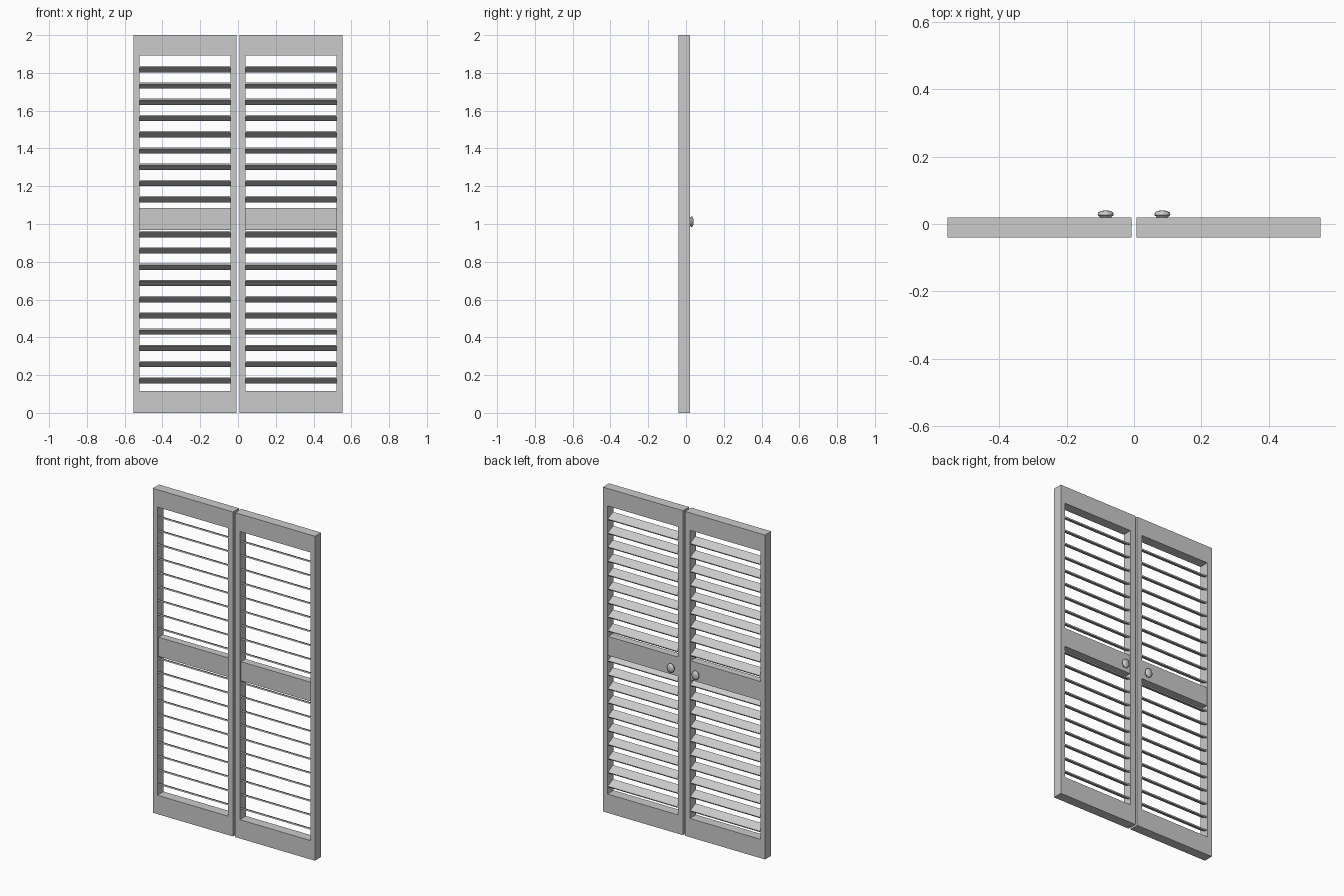
import bpy, bmesh, math
from mathutils import Matrix, Vector

if "Cube" in bpy.data.objects:
    bpy.data.objects.remove(bpy.data.objects["Cube"])

X0, X1 = 0.007, 0.553          # one door, inner and outer edge
OX0, OX1 = 0.041, 0.521        # opening
OZ0, OZ1 = 0.116, 1.892
YF, YB = -0.04, 0.02           # door front and back


def finish(name, bm, array=None):
    """Turn a bmesh into an object, optionally stacked upward, mirrored to both doors."""
    bmesh.ops.recalc_face_normals(bm, faces=bm.faces)
    me = bpy.data.meshes.new(name)
    bm.to_mesh(me)
    bm.free()
    ob = bpy.data.objects.new(name, me)
    bpy.context.collection.objects.link(ob)
    if array:
        a = ob.modifiers.new("stack", 'ARRAY')
        a.count = array[0]
        a.use_relative_offset = False
        a.use_constant_offset = True
        a.constant_offset_displace = (0, 0, array[1])
    m = ob.modifiers.new("mirror", 'MIRROR')
    m.use_axis = (True, False, False)
    m.use_mirror_merge = False
    return ob


def box(size, centre, tilt=0.0):
    bm = bmesh.new()
    mat = (Matrix.Translation(Vector(centre)) @ Matrix.Rotation(tilt, 4, 'X')
           @ Matrix.Diagonal((*size, 1)))
    bmesh.ops.create_cube(bm, size=1, matrix=mat)
    return bm


# Door frame: rectangular ring extruded through the thickness
bm = bmesh.new()
outer = [bm.verts.new((x, YF, z)) for x, z in ((X0, 0), (X1, 0), (X1, 2), (X0, 2))]
inner = [bm.verts.new((x, YF, z)) for x, z in
         ((OX0, OZ0), (OX1, OZ0), (OX1, OZ1), (OX0, OZ1))]
ring = [bm.faces.new((outer[i], outer[(i + 1) % 4], inner[(i + 1) % 4], inner[i]))
        for i in range(4)]
ext = bmesh.ops.extrude_face_region(bm, geom=ring, use_keep_orig=True)
bmesh.ops.translate(bm, vec=(0, YB - YF, 0),
                    verts=[g for g in ext["geom"] if isinstance(g, bmesh.types.BMVert)])
finish("door_frame", bm)

# Middle rail, slightly recessed between the stiles
W, CX = OX1 - OX0, (OX0 + OX1) / 2
finish("middle_rail", box((W, 0.044, 0.118), (CX, -0.007, 1.027)))

# Louvre slats, front edge high and back edge low
for name, count, z in (("lower_slats", 10, 0.172), ("upper_slats", 9, 1.131)):
    bm = box((W, 0.056, 0.008), (CX, -0.01, z), -math.radians(27))
    finish(name, bm, (count, 0.086))

# Oval knob on the back of each middle rail, turned from a profile
bm = bmesh.new()
profile = [(0, 0.012), (0.015, 0.012), (0.017, 0.021), (0.024, 0.027),
           (0.022, 0.034), (0.014, 0.039), (0, 0.04)]
vs = [bm.verts.new((r, y, 0)) for r, y in profile]
es = [bm.edges.new(p) for p in zip(vs, vs[1:])]
bmesh.ops.spin(bm, geom=vs + es, cent=(0, 0, 0), axis=(0, 1, 0),
               angle=math.tau, steps=12)
bmesh.ops.remove_doubles(bm, verts=bm.verts, dist=1e-5)
bmesh.ops.transform(bm, verts=bm.verts, matrix=Matrix.Translation((0.084, 0, 1.012))
                    @ Matrix.Diagonal((1, 1, 1.2, 1)))
knob = finish("knob", bm)
bpy.context.view_layer.objects.active = knob
knob.select_set(True)
bpy.ops.object.shade_smooth_by_angle(angle=math.radians(50))
